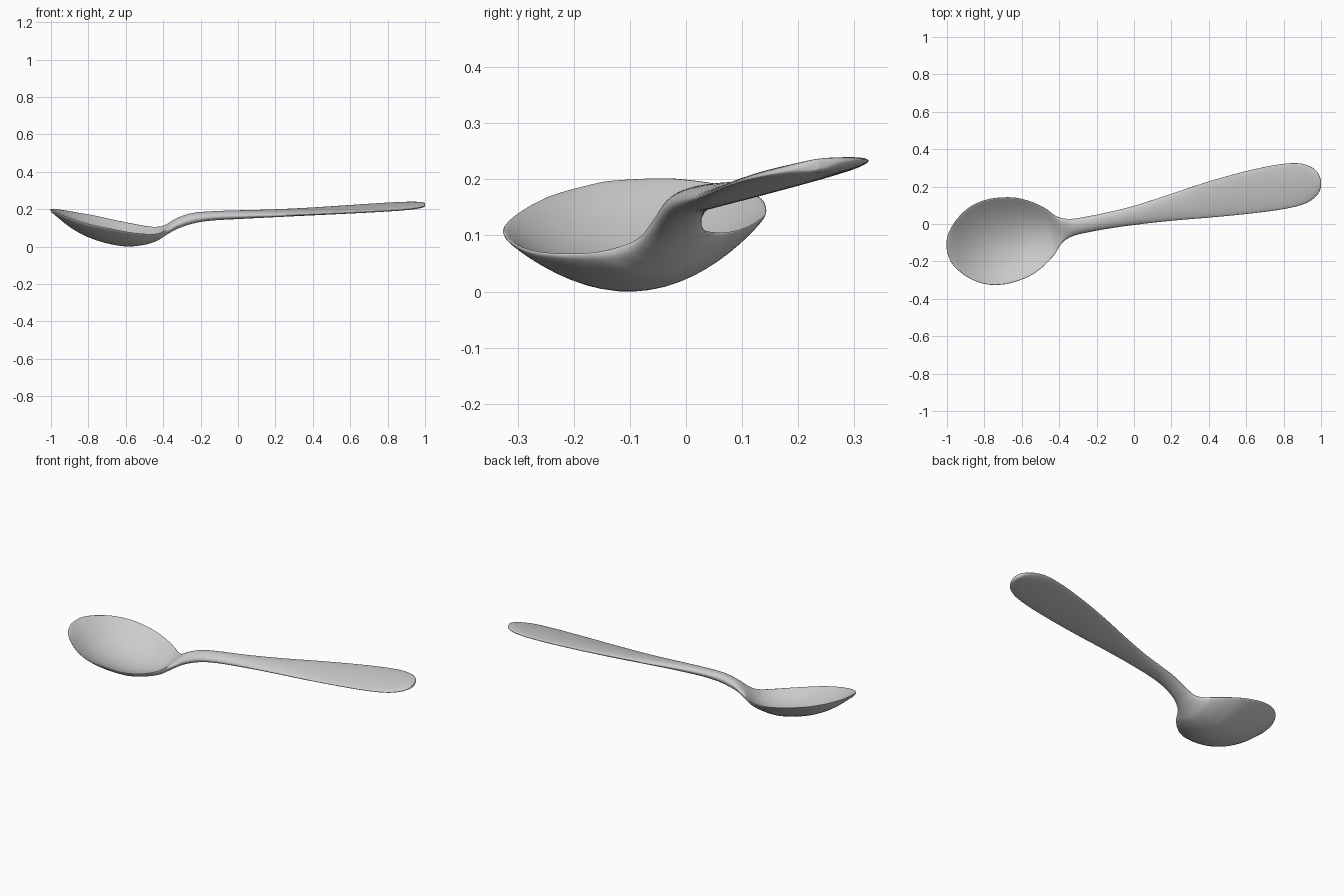
import bpy, bmesh, math

if "Cube" in bpy.data.objects:
    bpy.data.objects.remove(bpy.data.objects["Cube"])

# stations along the spoon: distance, half width, edge height, dish depth, thickness
STATIONS = [
    (-1.018, .004, .188, 0, .012), (-1.008, .06, .187, .004, .016),
    (-.98, .11, .181, .02, .018), (-.92, .17, .165, .05, .02),
    (-.84, .215, .147, .078, .02), (-.74, .232, .128, .095, .02),
    (-.62, .217, .104, .093, .02), (-.53, .178, .09, .072, .022),
    (-.46, .128, .083, .045, .028), (-.42, .085, .085, .022, .036),
    (-.385, .06, .095, .006, .045), (-.33, .045, .122, 0, .055),
    (-.25, .042, .148, 0, .055), (-.15, .043, .161, 0, .048),
    (0, .05, .168, 0, .044), (.2, .07, .175, 0, .036),
    (.4, .094, .184, 0, .03), (.6, .112, .195, 0, .028),
    (.78, .12, .206, 0, .028), (.9, .112, .214, 0, .028),
    (.97, .085, .219, 0, .026), (1.007, .045, .222, 0, .024),
    (1.017, .004, .223, 0, .016)]
SIDES, STEPS = 48, 5
YAW = math.atan(.19)      # spoon lies diagonally
ROLL = .15                # and leans to one side


def spline(a, b, c, d, u):
    """Catmull-Rom blend of four stations."""
    return [.5 * (2 * q + (r - p) * u + (2 * p - 5 * q + 4 * r - s) * u * u
                  + (3 * q - p - 3 * r + s) * u ** 3)
            for p, q, r, s in zip(a, b, c, d)]


def section(bm, s, w, z, depth, thick):
    """One closed ring: a dished, rounded strip."""
    ring = []
    w, depth = max(w, .003), max(depth, 0)
    shift = .008 * math.sin(math.pi * s) if s > 0 else 0
    power = .6 if depth > .02 else .6 + .4 * (1 - depth / .02)
    for i in range(SIDES):
        a = 2 * math.pi * i / SIDES
        c, n = math.cos(a), math.sin(a)
        t = w * c + shift
        h = z - depth * (1 - c * c) + ROLL * t
        h += math.copysign(abs(n) ** power, n) * thick / 2
        ring.append(bm.verts.new((s * math.cos(YAW) - t * math.sin(YAW),
                                  .045 + s * math.sin(YAW) + t * math.cos(YAW), h)))
    return ring


# loft bowl, neck and handle as one continuous surface
bm = bmesh.new()
P = [STATIONS[0]] + STATIONS + [STATIONS[-1]]
rings = []
for k in range(1, len(P) - 2):
    for j in range(STEPS):
        rings.append(section(bm, *spline(*P[k - 1:k + 3], j / STEPS)))
rings.append(section(bm, *STATIONS[-1]))
for r0, r1 in zip(rings, rings[1:]):
    for i in range(SIDES):
        n = (i + 1) % SIDES
        bm.faces.new((r0[i], r0[n], r1[n], r1[i]))
bm.faces.new(rings[0])
bm.faces.new(rings[-1])
bmesh.ops.recalc_face_normals(bm, faces=bm.faces)

# stand it on the ground
low = min(v.co.z for v in bm.verts)
bmesh.ops.translate(bm, verts=bm.verts, vec=(0, 0, -low))

mesh = bpy.data.meshes.new("spoon")
bm.to_mesh(mesh)
bm.free()
spoon = bpy.data.objects.new("spoon", mesh)
bpy.context.collection.objects.link(spoon)
for p in mesh.polygons:
    p.use_smooth = True
